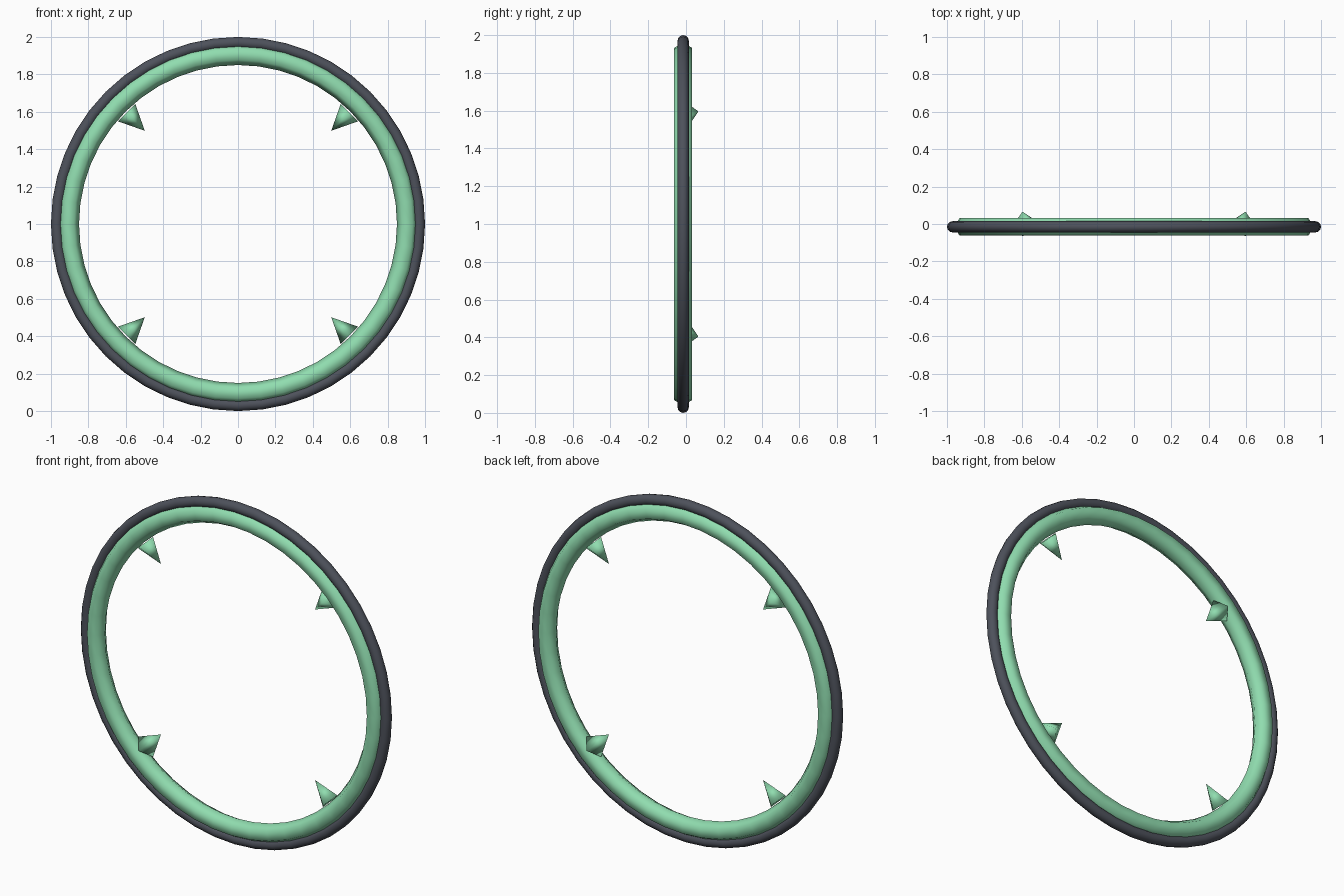
import bpy
import math
from mathutils import Vector

cube = bpy.data.objects.get("Cube")
if cube:
    bpy.data.objects.remove(cube, do_unlink=True)


def make_material(name, rgb):
    mat = bpy.data.materials.new(name)
    mat.use_nodes = True
    color = (*rgb, 1.0)
    mat.diffuse_color = color
    mat.node_tree.nodes["Principled BSDF"].inputs["Base Color"].default_value = color
    return mat


def finish(name, mat):
    obj = bpy.context.object
    obj.name = name
    obj.data.materials.append(mat)
    bpy.ops.object.shade_smooth()
    return obj


def ring(name, major, minor, sides, mat):
    bpy.ops.mesh.primitive_torus_add(
        major_radius=major, minor_radius=minor, major_segments=48,
        minor_segments=sides, location=(0, -0.015, 1),
        rotation=(math.pi / 2, 0, 0))
    return finish(name, mat)


green = make_material("mint green", (0.28, 0.72, 0.43))
dark = make_material("dark slate", (0.075, 0.083, 0.105))

# Hexagonal inner hoop and round outer rim
ring("inner_hoop", 0.905, 0.055, 6, green)
ring("outer_rim", 0.97, 0.03, 12, dark)

# Four-sided spikes pointing at the centre
BASE, TIP, RADIUS = 0.843, 0.705, 0.066
for side, sx in (("left", 1), ("right", -1)):
    for level, sz in (("upper", 1), ("lower", -1)):
        out = Vector((sx, 0, sz)).normalized()
        bpy.ops.mesh.primitive_cone_add(
            vertices=4, radius1=RADIUS, radius2=0, depth=BASE - TIP,
            location=Vector((0, 0, 1)) + out * (BASE + TIP) / 2)
        # Tip along local z aims inward, one base corner along y
        bpy.context.object.rotation_euler = (0, math.atan2(-out.x, -out.z), 0)
        finish(f"{level}_{side}_spike", green)
